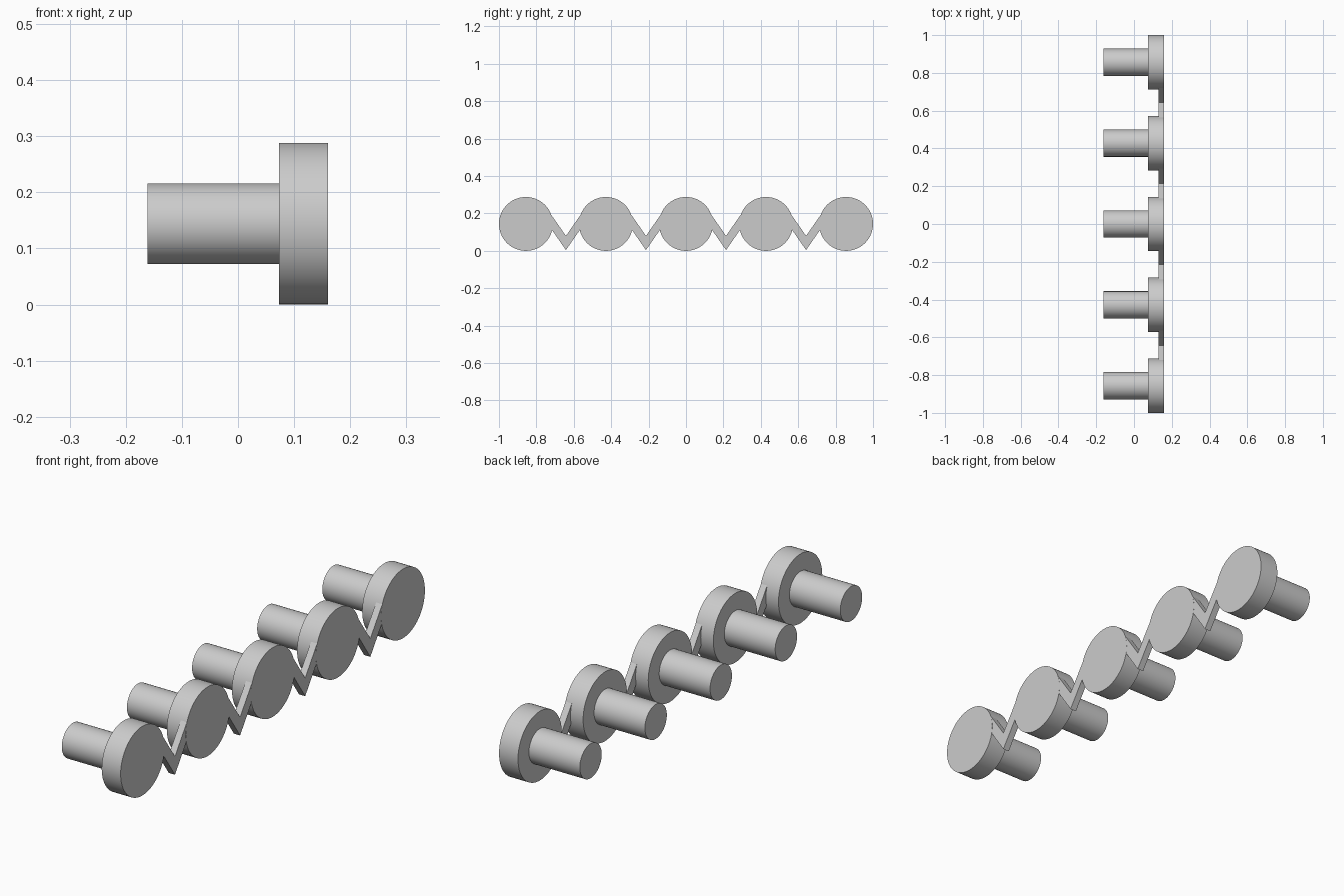
import bpy, bmesh, math

cube = bpy.data.objects.get("Cube")
if cube:
    bpy.data.objects.remove(cube, do_unlink=True)

RADIUS = 0.144
SPACING = 0.428
BACK, SHOULDER, FACE = -0.161, 0.073, 0.16

grey = bpy.data.materials.new("plain grey")
grey.use_nodes = True
colour = (0.6, 0.6, 0.6, 1)
grey.diffuse_color = colour
grey.node_tree.nodes["Principled BSDF"].inputs["Base Color"].default_value = colour


def cylinder(name, radius, x0, x1, y):
    bpy.ops.mesh.primitive_cylinder_add(
        vertices=64, radius=radius, depth=x1 - x0,
        location=((x0 + x1) / 2, y, RADIUS), rotation=(0, math.pi / 2, 0))
    obj = bpy.context.object
    obj.name = name
    obj.data.materials.append(grey)
    bpy.ops.object.shade_smooth_by_angle(angle=math.radians(30))


def v_link(name, y):
    # V profile, extruded in x and flush with the disc faces
    profile = [(-0.09, 0.134), (0, 0.004), (0.09, 0.134),
               (0.09, 0.209), (0, 0.08), (-0.09, 0.209)]
    bm = bmesh.new()
    face = bm.faces.new([bm.verts.new((0.131, y + a, z)) for a, z in profile])
    ext = bmesh.ops.extrude_face_region(bm, geom=[face])
    moved = [v for v in ext["geom"] if isinstance(v, bmesh.types.BMVert)]
    bmesh.ops.translate(bm, verts=moved, vec=(FACE - 0.0005 - 0.131, 0, 0))
    bmesh.ops.recalc_face_normals(bm, faces=bm.faces)
    mesh = bpy.data.meshes.new(name)
    bm.to_mesh(mesh)
    bm.free()
    mesh.materials.append(grey)
    bpy.context.collection.objects.link(bpy.data.objects.new(name, mesh))


# Five headed pegs in a row, joined by V-shaped links
for i in range(5):
    y = (i - 2) * SPACING
    cylinder(f"peg_head_{i + 1}", RADIUS, SHOULDER, FACE, y)
    cylinder(f"peg_shaft_{i + 1}", RADIUS / 2, BACK, SHOULDER + 0.005, y)
    if i < 4:
        v_link(f"link_{i + 1}", y + SPACING / 2)
